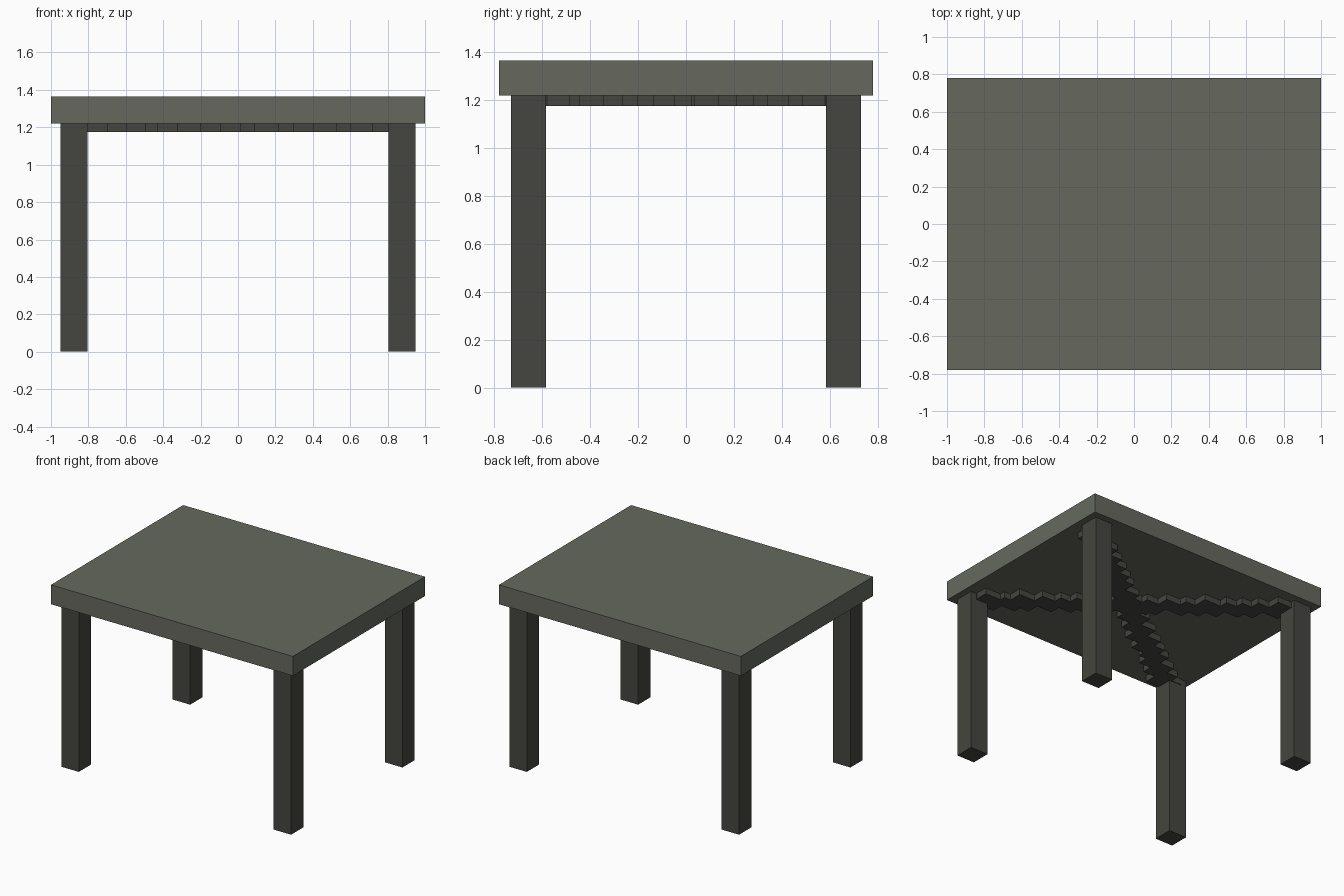
import bpy, bmesh, random
from mathutils import Vector

if "Cube" in bpy.data.objects:
    bpy.data.objects.remove(bpy.data.objects["Cube"])

random.seed(4)


def material(name, rgb):
    m = bpy.data.materials.new(name)
    m.diffuse_color = (*rgb, 1)
    m.use_nodes = True
    m.node_tree.nodes["Principled BSDF"].inputs["Base Color"].default_value = m.diffuse_color
    return m


TOP = material("grey green", (0.133, 0.141, 0.112))
DARK = material("dark grey", (0.060, 0.060, 0.050))


def add_object(name, bm, mat):
    bmesh.ops.recalc_face_normals(bm, faces=bm.faces)
    me = bpy.data.meshes.new(name)
    bm.to_mesh(me)
    bm.free()
    me.materials.append(mat)
    ob = bpy.data.objects.new(name, me)
    bpy.context.collection.objects.link(ob)
    return ob


def box(name, lo, hi, mat):
    bm = bmesh.new()
    bmesh.ops.create_cube(bm, size=1)
    for v in bm.verts:
        v.co = [(a + b) / 2 + c * (b - a) for a, b, c in zip(lo, hi, v.co)]
    return add_object(name, bm, mat)


# Table top
box("table_top", (-1, -0.78, 1.22), (1, 0.78, 1.365), TOP)

# Four square legs
for sx, x in (("left", -0.8775), ("right", 0.8775)):
    for sy, y in (("front", -0.6575), ("back", 0.6575)):
        box(f"{sy}_{sx}_leg", (x - 0.0725, y - 0.0725, 0),
            (x + 0.0725, y + 0.0725, 1.22), DARK)


def jagged_edge(start, end, side, steps=17):
    """Irregular stair-stepped edge alongside a diagonal."""
    cuts = [0] + [(i + random.uniform(-0.3, 0.3)) / steps for i in range(1, steps)] + [1]
    pts = []
    for a, b in zip(cuts, cuts[1:]):
        p, q = start.lerp(end, a), start.lerp(end, b)
        pts.append(p + side)
        pts.append(Vector((q.x, p.y)) + side)
    return pts + [end + side]


def brace(name, start, end, z0, z1):
    d = (end - start).normalized()
    side = Vector((-d.y, d.x)) * 0.075
    outline = jagged_edge(start, end, side) + jagged_edge(start, end, -side)[::-1]
    bm = bmesh.new()
    face = bm.faces.new([bm.verts.new((p.x, p.y, z0)) for p in outline])
    ext = bmesh.ops.extrude_face_region(bm, geom=[face], use_keep_orig=True)
    for v in ext["geom"]:
        if isinstance(v, bmesh.types.BMVert):
            v.co.z = z1
    add_object(name, bm, DARK)


# Rough-hewn diagonal braces crossing under the top
brace("diagonal_brace_a", Vector((-0.86, -0.64)), Vector((0.86, 0.64)), 1.175, 1.22)
brace("diagonal_brace_b", Vector((-0.86, 0.64)), Vector((0.86, -0.64)), 1.175, 1.219)
